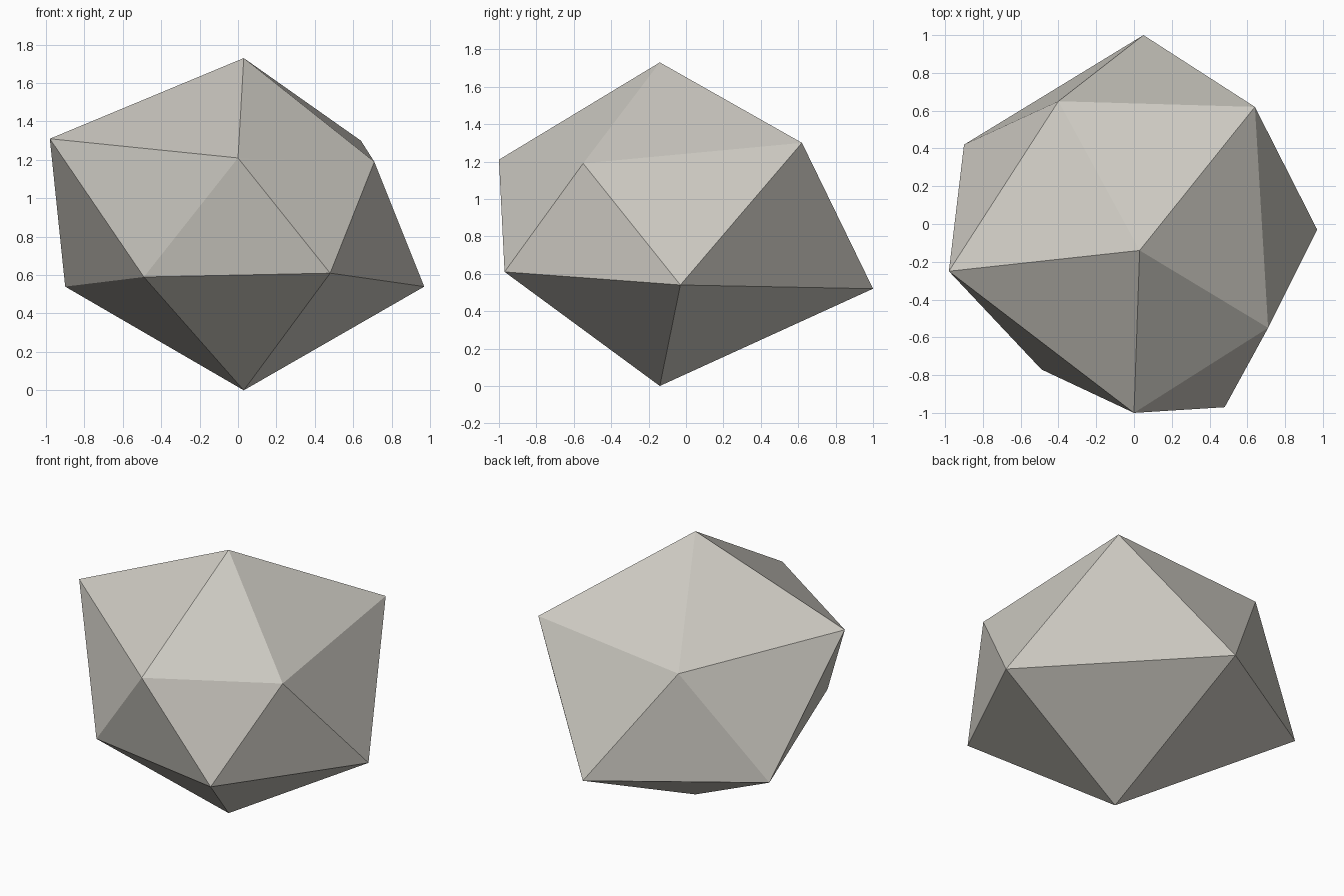
import bpy
import bmesh

cube = bpy.data.objects.get("Cube")
if cube:
    bpy.data.objects.remove(cube, do_unlink=True)

# Warm grey stone
stone = bpy.data.materials.new("warm grey stone")
stone.use_nodes = True
colour = (0.60, 0.58, 0.53, 1.0)
stone.diffuse_color = colour
stone.node_tree.nodes["Principled BSDF"].inputs["Base Color"].default_value = colour

# Two poles and two uneven rings of five corners, counterclockwise
top = (0.03, -0.14, 1.73)
bottom = (0.03, -0.14, 0.0)
upper = [(0.71, -0.55, 1.19), (0.64, 0.62, 1.30), (-0.40, 0.65, 1.21),
         (-0.98, -0.25, 1.31), (0.0, -1.0, 1.21)]
lower = [(0.97, -0.03, 0.54), (0.05, 1.0, 0.52), (-0.90, 0.42, 0.54),
         (-0.49, -0.77, 0.59), (0.48, -0.97, 0.61)]

bm = bmesh.new()
cap, base = bm.verts.new(top), bm.verts.new(bottom)
up = [bm.verts.new(p) for p in upper]
low = [bm.verts.new(p) for p in lower]

# Cap fan, zigzag belt and base fan
for i in range(5):
    j = (i + 1) % 5
    bm.faces.new((cap, up[i], up[j]))
    bm.faces.new((up[i], low[i], up[j]))
    bm.faces.new((low[i], low[j], up[j]))
    bm.faces.new((base, low[j], low[i]))

mesh = bpy.data.meshes.new("faceted_rock")
bm.to_mesh(mesh)
bm.free()
mesh.materials.append(stone)
rock = bpy.data.objects.new("faceted_rock", mesh)
bpy.context.collection.objects.link(rock)
